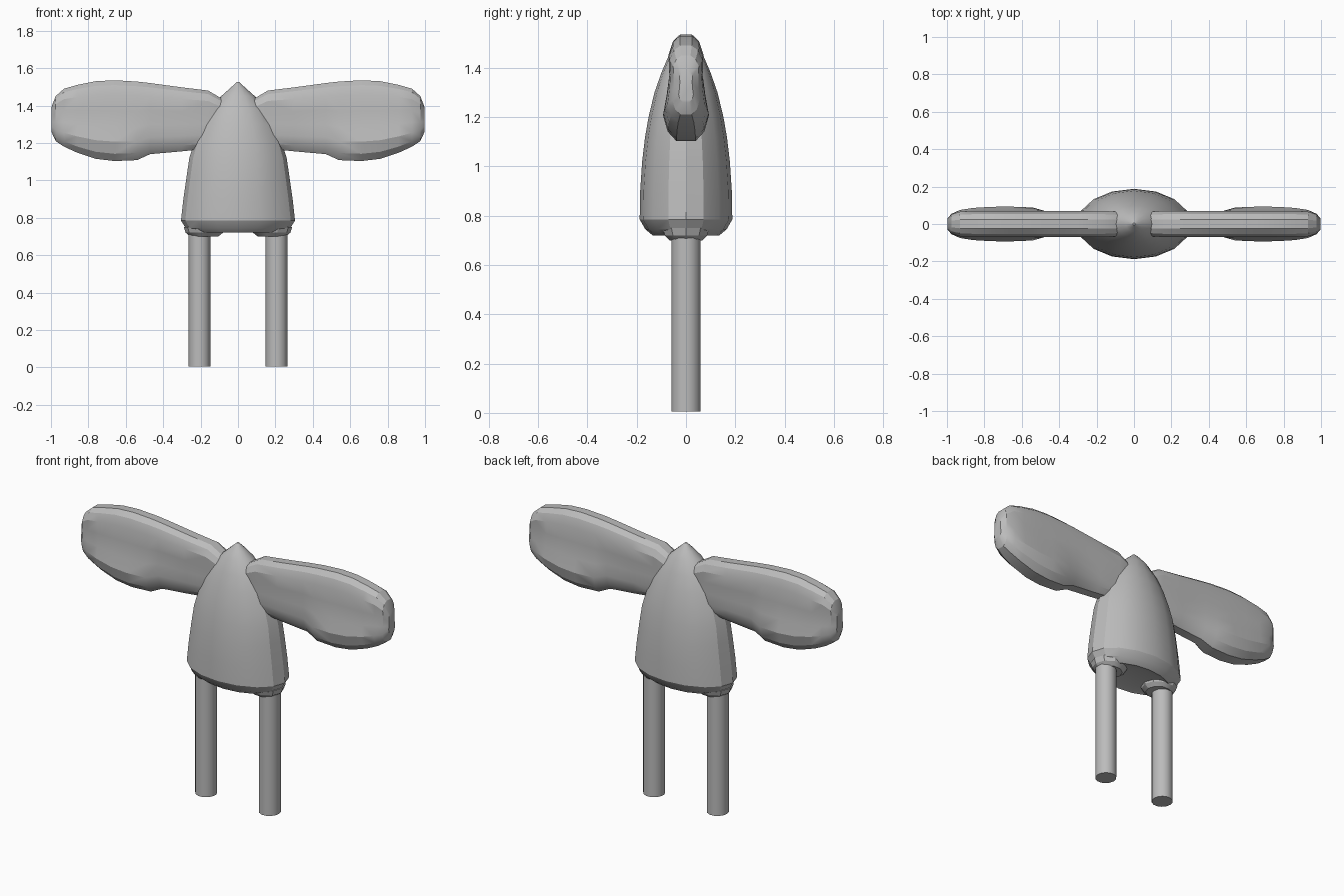
import bpy, bmesh, math

if "Cube" in bpy.data.objects:
    bpy.data.objects.remove(bpy.data.objects["Cube"])

grey = bpy.data.materials.new("plain grey")
grey.diffuse_color = (0.5, 0.5, 0.5, 1)
grey.use_nodes = True
grey.node_tree.nodes["Principled BSDF"].inputs["Base Color"].default_value = grey.diffuse_color


def loft(name, rings, angle=25):
    """Skin a list of closed rings and cap both ends."""
    bm = bmesh.new()
    loops = [[bm.verts.new(p) for p in ring] for ring in rings]
    n = len(loops[0])
    for a, b in zip(loops, loops[1:]):
        for i in range(n):
            j = (i + 1) % n
            bm.faces.new((a[i], a[j], b[j], b[i]))
    bm.faces.new(loops[0][::-1])
    bm.faces.new(loops[-1])
    bmesh.ops.recalc_face_normals(bm, faces=bm.faces[:])
    mesh = bpy.data.meshes.new(name)
    bm.to_mesh(mesh)
    bm.free()
    obj = bpy.data.objects.new(name, mesh)
    bpy.context.collection.objects.link(obj)
    mesh.materials.append(grey)
    bpy.ops.object.select_all(action='DESELECT')
    obj.select_set(True)
    bpy.context.view_layer.objects.active = obj
    bpy.ops.object.shade_smooth_by_angle(angle=math.radians(angle))
    return obj


def ellipse(cx, z, rx, ry, n=16):
    return [(cx + rx * math.cos(2 * math.pi * i / n),
             ry * math.sin(2 * math.pi * i / n), z) for i in range(n)]


# Bell-shaped body: height, half width, half depth
body = [(0.73, 0.20, 0.10), (0.72, 0.235, 0.135), (0.745, 0.28, 0.165),
        (0.785, 0.305, 0.188), (0.90, 0.292, 0.186), (1.02, 0.275, 0.178),
        (1.12, 0.26, 0.166), (1.20, 0.235, 0.152), (1.30, 0.195, 0.128),
        (1.38, 0.15, 0.10), (1.45, 0.09, 0.07), (1.49, 0.045, 0.04),
        (1.525, 0.006, 0.006)]
loft("body", [ellipse(0, z, rx, ry) for z, rx, ry in body])

# Wing stations: x, bottom, top, upper half thickness, lower half thickness
wing = [(0.04, 1.20, 1.42, 0.05, 0.05), (0.10, 1.18, 1.445, 0.066, 0.06),
        (0.16, 1.17, 1.48, 0.07, 0.065), (0.30, 1.155, 1.497, 0.07, 0.066),
        (0.47, 1.14, 1.52, 0.07, 0.068), (0.54, 1.108, 1.528, 0.07, 0.088),
        (0.66, 1.103, 1.535, 0.07, 0.093), (0.76, 1.115, 1.53, 0.07, 0.092),
        (0.86, 1.148, 1.51, 0.07, 0.086), (0.93, 1.18, 1.49, 0.066, 0.075),
        (0.975, 1.21, 1.45, 0.052, 0.055), (0.998, 1.26, 1.39, 0.026, 0.03)]


def wing_ring(side, x, low, high, upper, lower):
    # half outline: height fraction and thickness, running bottom to top
    half = [(0.0, 0.42 * lower), (0.09, 0.80 * lower), (0.24, lower),
            (0.42, 0.55 * lower + 0.4 * upper), (0.62, 0.96 * upper),
            (0.82, upper), (0.94, 0.75 * upper), (1.0, 0.35 * upper)]
    pts = half + [(t, -y) for t, y in reversed(half)]
    return [(side * x, y, low + t * (high - low)) for t, y in pts]


for side, label in ((-1, "left"), (1, "right")):
    loft(label + "_wing", [wing_ring(side, *s) for s in wing])
    # Straight leg and the short collar where it meets the body
    loft(label + "_leg", [ellipse(side * 0.206, z, 0.059, 0.06, 14)
                          for z in (0.005, 0.78)], 40)
    loft(label + "_leg_collar",
         [ellipse(side * 0.18, z, rx, ry, 10) for z, rx, ry in
          ((0.70, 0.075, 0.07), (0.72, 0.10, 0.09), (0.75, 0.11, 0.10))])
